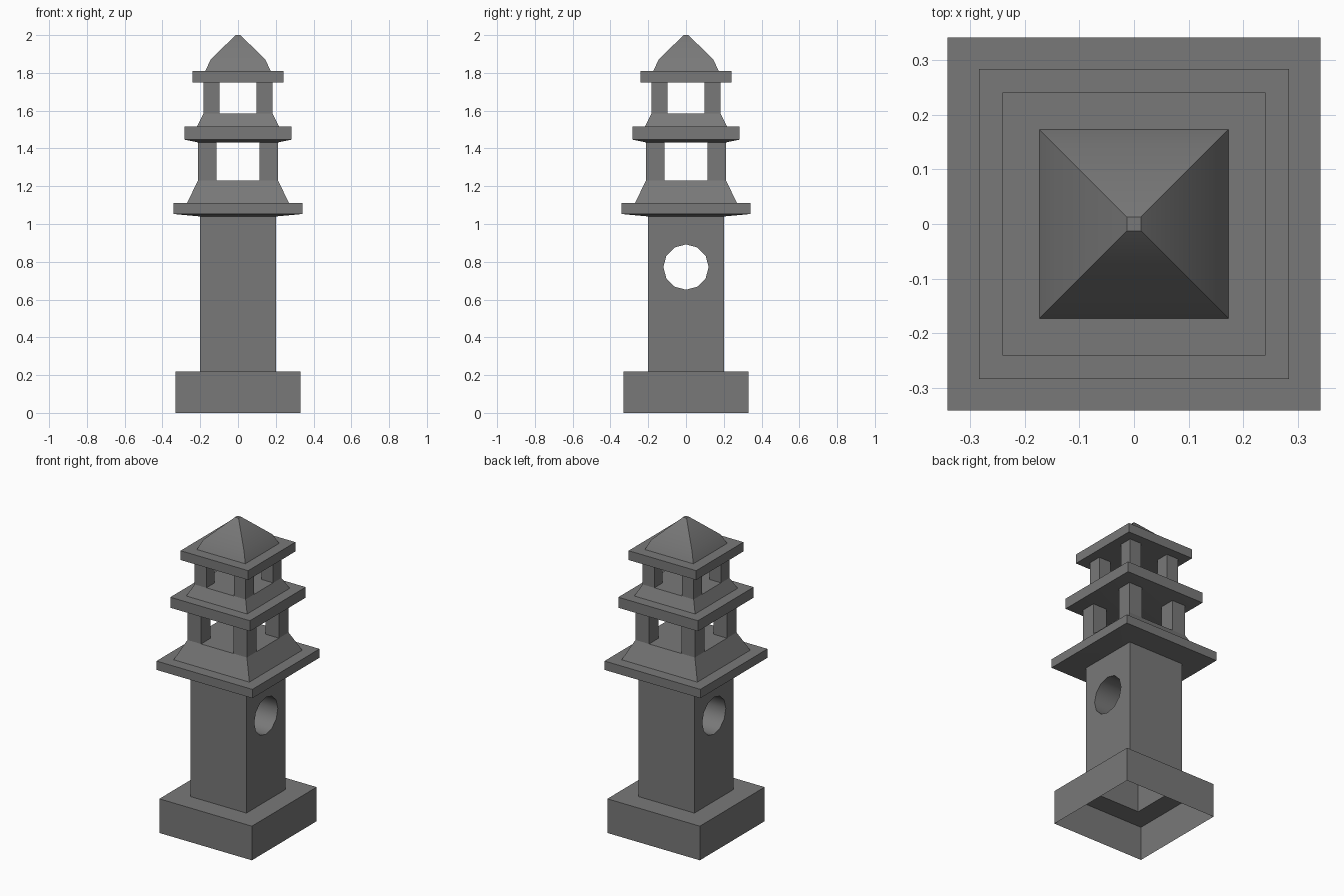
import bpy, bmesh, math
from mathutils import Vector

if "Cube" in bpy.data.objects:
    bpy.data.objects.remove(bpy.data.objects["Cube"])

stone = bpy.data.materials.new("grey stone")
stone.diffuse_color = (0.19, 0.19, 0.19, 1)
stone.use_nodes = True
stone.node_tree.nodes["Principled BSDF"].inputs["Base Color"].default_value = stone.diffuse_color


def finish(bm, name):
    """Turn a bmesh into a named object with sharp edges kept."""
    me = bpy.data.meshes.new(name)
    bm.to_mesh(me)
    bm.free()
    me.materials.append(stone)
    me.shade_smooth()
    me.set_sharp_from_angle(angle=math.radians(35))
    ob = bpy.data.objects.new(name, me)
    bpy.context.collection.objects.link(ob)
    return ob


def square_loft(profile, cap_bottom=True):
    """Stack square rings given as (half width, height)."""
    bm = bmesh.new()
    rings = [[bm.verts.new((sx * h, sy * h, z))
              for sx, sy in ((-1, -1), (1, -1), (1, 1), (-1, 1))]
             for h, z in profile]
    for a, b in zip(rings, rings[1:]):
        for i in range(4):
            j = (i + 1) % 4
            bm.faces.new((a[i], a[j], b[j], b[i]))
    bm.faces.new(rings[-1])
    if cap_bottom:
        bm.faces.new(rings[0][::-1])
    bm.normal_update()
    return bm


# Plinth, shaft, lower ledge and flared sill: one hollow shell, open below
bm = square_loft([(0.33, 0), (0.33, 0.22), (0.2, 0.22), (0.2, 1.04),
                  (0.342, 1.053), (0.342, 1.11), (0.27, 1.11), (0.212, 1.231)],
                 cap_bottom=False)

# Round tunnel through the shaft, side to side
sides = [f for f in bm.faces
         if abs(f.normal.x) > 0.9 and 0.5 < f.calc_center_median().z < 0.8]
circles = []
for f in sides:
    x = f.calc_center_median().x
    normal = Vector((math.copysign(1, x), 0, 0))
    border = list(f.edges)
    ring = []
    for k in range(12):
        a = math.tau * k / 12
        ring.append(bm.verts.new((x, 0.12 * math.cos(a), 0.772 + 0.12 * math.sin(a))))
    loop = [bm.edges.new((ring[k], ring[(k + 1) % 12])) for k in range(12)]
    bmesh.ops.delete(bm, geom=[f], context='FACES_ONLY')
    bmesh.ops.triangle_fill(bm, edges=border + loop, use_beauty=True,
                            use_dissolve=False, normal=normal)
    circles.append(ring)
p, q = circles
for k in range(12):
    j = (k + 1) % 12
    bm.faces.new((p[k], p[j], q[j], q[k]))
bmesh.ops.recalc_face_normals(bm, faces=bm.faces[:])
finish(bm, "plinth_and_shaft")

# Middle ledge with its flared sill
finish(square_loft([(0.212, 1.432), (0.284, 1.447), (0.284, 1.515),
                    (0.217, 1.515), (0.182, 1.586)]), "middle_ledge")

# Top ledge and pyramid roof
finish(square_loft([(0.241, 1.75), (0.241, 1.81), (0.173, 1.81),
                    (0.144, 1.872), (0.0125, 2.0)]), "roof")


# Four corner posts for each open storey
def posts(name, inner, outer, z0, z1):
    bm = bmesh.new()
    mid, w = (inner + outer) / 2, outer - inner
    for sx in (-1, 1):
        for sy in (-1, 1):
            vs = bmesh.ops.create_cube(bm, size=1)["verts"]
            bmesh.ops.scale(bm, vec=(w, w, z1 - z0), verts=vs)
            bmesh.ops.translate(bm, vec=(sx * mid, sy * mid, (z0 + z1) / 2), verts=vs)
    # drop the hidden end faces
    ends = [f for f in bm.faces if abs(f.normal.z) > 0.9]
    bmesh.ops.delete(bm, geom=ends, context='FACES_ONLY')
    finish(bm, name)


posts("lower_posts", 0.115, 0.212, 1.231, 1.432)
posts("upper_posts", 0.098, 0.182, 1.586, 1.75)
